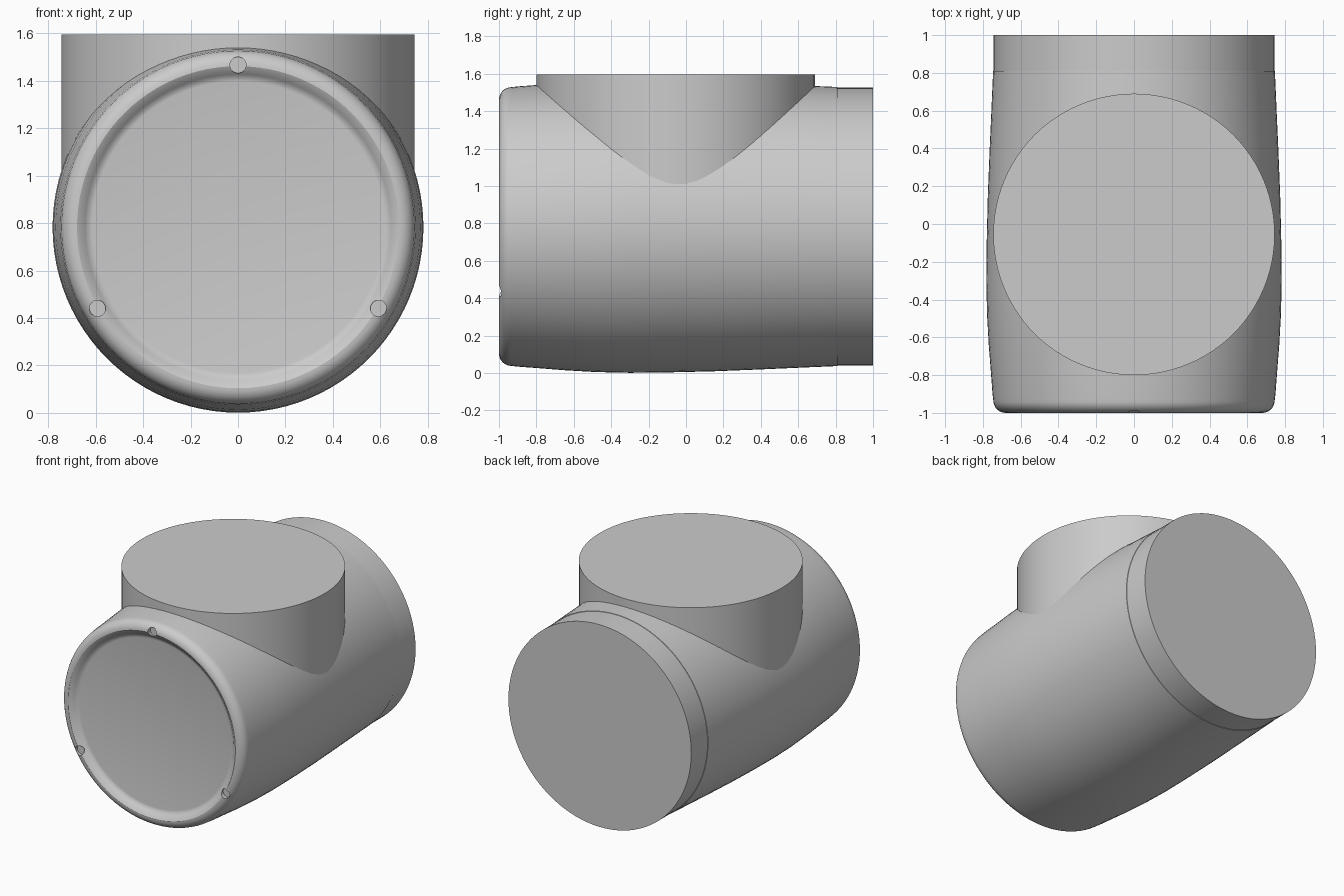
import bpy, bmesh, math
from mathutils import Matrix, Vector

if "Cube" in bpy.data.objects:
    bpy.data.objects.remove(bpy.data.objects["Cube"])

AXIS_Z = 0.783
SIDES = 96


def new_object(name, bm):
    mesh = bpy.data.meshes.new(name)
    bmesh.ops.recalc_face_normals(bm, faces=bm.faces[:])
    bm.to_mesh(mesh)
    bm.free()
    obj = bpy.data.objects.new(name, mesh)
    bpy.context.collection.objects.link(obj)
    return obj


def lathe_y(name, profile):
    """Closed solid turned around the y axis from (radius, y) points."""
    bm = bmesh.new()
    rings = []
    for r, y in profile:
        rings.append([bm.verts.new((r * math.sin(2 * math.pi * i / SIDES), y,
                                    AXIS_Z + r * math.cos(2 * math.pi * i / SIDES)))
                      for i in range(SIDES)])
    for a, b in zip(rings, rings[1:]):
        for i in range(SIDES):
            j = (i + 1) % SIDES
            bm.faces.new((a[i], a[j], b[j], b[i]))
    bm.faces.new(rings[0])
    bm.faces.new(rings[-1])
    return new_object(name, bm)


def cylinder(name, radius, depth, centre, sides, turn=0):
    bm = bmesh.new()
    bmesh.ops.create_cone(bm, cap_ends=True, segments=sides, radius1=radius,
                          radius2=radius, depth=depth,
                          matrix=Matrix.Translation(centre) @ Matrix.Rotation(turn, 4, 'X'))
    return new_object(name, bm)


def smooth(obj, angle=30):
    bpy.ops.object.select_all(action='DESELECT')
    obj.select_set(True)
    bpy.context.view_layer.objects.active = obj
    bpy.ops.object.shade_smooth_by_angle(angle=math.radians(angle))


# Barrel: recessed front panel, rounded rim, bulging wall, slim rear collar
panel = [(0.615, -0.96), (0.63, -0.963), (0.645, -0.975), (0.66, -0.99)]
rim = [(0.679 + 0.066 * math.sin(t * math.pi / 16),
        -0.934 - 0.066 * math.cos(t * math.pi / 16)) for t in range(9)]
wall = [(0.749, -0.9), (0.758, -0.78), (0.769, -0.64), (0.778, -0.48), (0.782, -0.3),
        (0.780, -0.1), (0.774, 0.15), (0.764, 0.4), (0.755, 0.6), (0.746, 0.81)]
collar = [(0.743, 0.811), (0.743, 1.0)]
barrel = lathe_y("barrel", panel + rim + wall + collar)

# Three small round holes in the rim
for k in range(3):
    a = k * 2 * math.pi / 3
    pos = Vector((0.684 * math.sin(a), -1.0, AXIS_Z + 0.684 * math.cos(a)))
    cutter = cylinder("hole_cutter", 0.034, 0.06, pos, 24, math.pi / 2)
    cutter.hide_render = True
    mod = barrel.modifiers.new("hole", 'BOOLEAN')
    mod.operation = 'DIFFERENCE'
    mod.solver = 'EXACT'
    mod.object = cutter
    bpy.context.view_layer.objects.active = barrel
    bpy.ops.object.modifier_apply(modifier=mod.name)
    bpy.data.objects.remove(cutter)
smooth(barrel)

# Upright round branch merging into the barrel
top, bottom = 1.595, 0.9
branch = cylinder("branch", 0.745, top - bottom, (0, -0.055, (top + bottom) / 2), SIDES)
smooth(branch)
